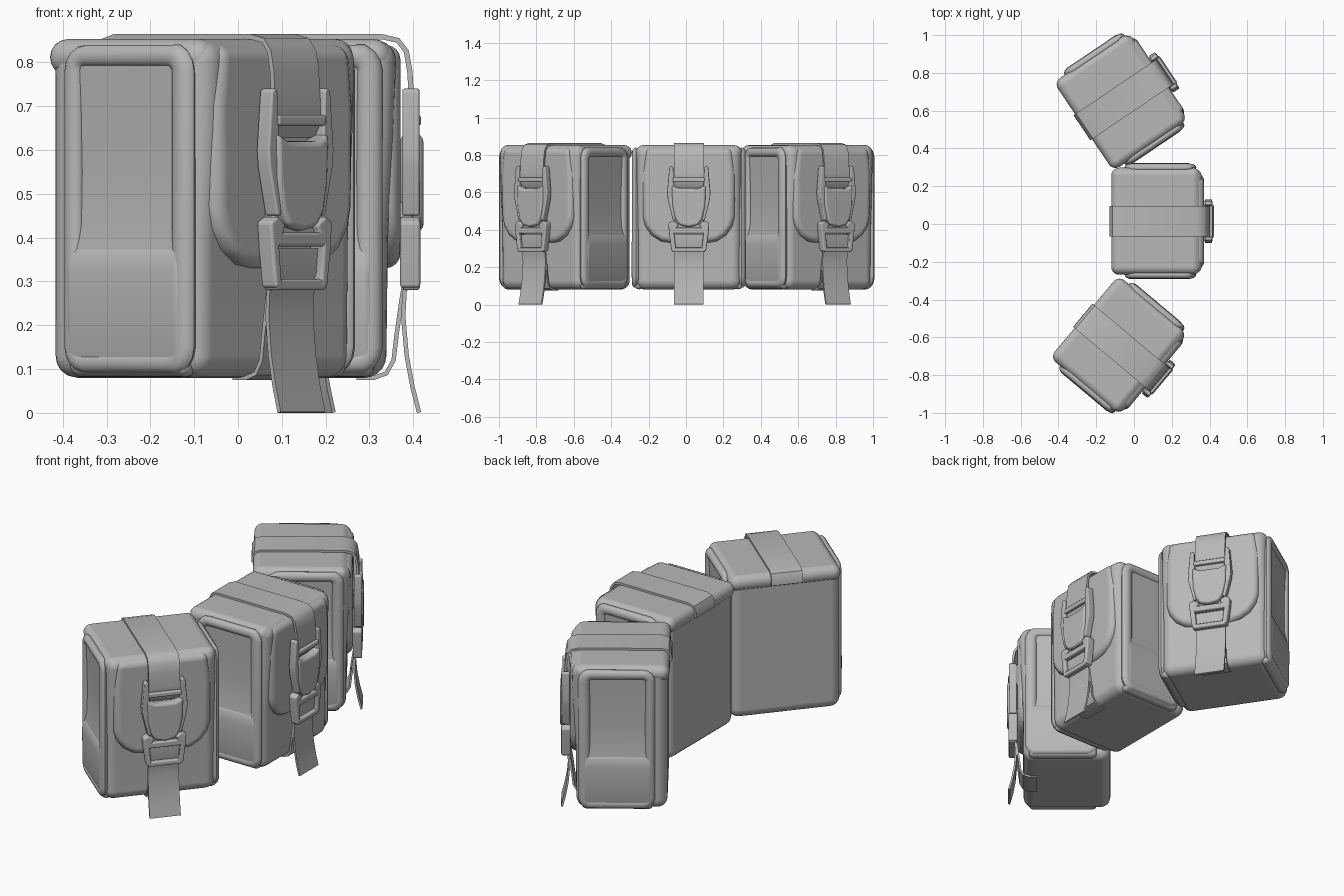
import bpy, bmesh, math
from mathutils import Matrix, Vector

if "Cube" in bpy.data.objects:
    bpy.data.objects.remove(bpy.data.objects["Cube"])

grey = bpy.data.materials.new("grey fabric")
grey.diffuse_color = (0.48, 0.48, 0.48, 1)
grey.use_nodes = True
grey.node_tree.nodes["Principled BSDF"].inputs["Base Color"].default_value = grey.diffuse_color
parts = []


def finish(name, bm, bevel, segs=3):
    """Turn a bmesh into a smooth object with rounded edges."""
    bmesh.ops.recalc_face_normals(bm, faces=bm.faces[:])
    mesh = bpy.data.meshes.new(name)
    bm.to_mesh(mesh)
    bm.free()
    mesh.materials.append(grey)
    ob = bpy.data.objects.new(name, mesh)
    bpy.context.collection.objects.link(ob)
    bpy.ops.object.select_all(action='DESELECT')
    ob.select_set(True)
    bpy.context.view_layer.objects.active = ob
    if bevel:
        mesh.shade_smooth()
        mod = ob.modifiers.new("round", 'BEVEL')
        mod.width = bevel
        mod.segments = segs
        mod.limit_method = 'ANGLE'
        mod.angle_limit = math.radians(35)
        mod.harden_normals = True
    else:
        bpy.ops.object.shade_smooth_by_angle(angle=math.radians(40))
    parts.append(ob)
    return ob


def box(name, x, y, z, bevel, segs=4):
    bm = bmesh.new()
    bmesh.ops.create_cube(bm, size=1)
    for v in bm.verts:
        v.co = [(r[0] + r[1]) / 2 + c * (r[1] - r[0]) for c, r in zip(v.co, (x, y, z))]
    return finish(name, bm, bevel, segs)


def prism(name, pts, axis, lo, hi, bevel=0.0, segs=3):
    """Extrude an outline: axis x takes (y, z) points, axis y takes (x, z)."""
    bm = bmesh.new()
    rings = []
    for t in (lo, hi):
        rings.append([bm.verts.new((t, a, b) if axis == 'x' else (a, t, b)) for a, b in pts])
    n = len(pts)
    bm.faces.new(rings[0])
    bm.faces.new(rings[1][::-1])
    for i in range(n):
        j = (i + 1) % n
        bm.faces.new((rings[0][i], rings[0][j], rings[1][j], rings[1][i]))
    return finish(name, bm, bevel, segs)


def ribbon(name, path, half_width, thick=0.012):
    """Webbing that follows a path in the x-z plane."""
    p = [Vector(q) for q in path]
    a, b = [], []
    for i, q in enumerate(p):
        d = (p[min(i + 1, len(p) - 1)] - p[max(i - 1, 0)]).normalized()
        n = Vector((-d.y, d.x)) * thick / 2
        a.append(q + n)
        b.append(q - n)
    return prism(name, [tuple(q) for q in a + b[::-1]], 'y', -half_width, half_width)


def mirrored(pts):
    return pts + [(-y, z) for y, z in reversed(pts) if y > 0]


# Body leaning out towards the top, lid edge and front flap
prism("pouch_body", [(-0.24, 0.08), (0.208, 0.08), (0.212, 0.4), (0.226, 0.65), (0.232, 0.851),
                     (-0.24, 0.851)], 'y', -0.281, 0.281, 0.05, 5)
box("lid", (-0.25, 0.221), (-0.283, 0.283), (0.77, 0.853), 0.041, 5)
prism("front_flap", mirrored([(0.235, 0.84), (0.25, 0.7), (0.247, 0.47), (0.235, 0.42),
                              (0.2, 0.37), (0.15, 0.338), (0.1, 0.33)]),
      'x', 0.17, 0.241, 0.035, 4)

# Side panels: piped frame round a shallow upper face, bulging lower pocket
for s in (-1, 1):
    prof = [(0.25, 0.3), (0.3, 0.34), (0.296, 0.38), (0.287, 0.43), (0.285, 0.55),
            (0.288, 0.7), (0.293, 0.81), (0.25, 0.82)]
    prism("side_panel", [(s * y, z) for y, z in prof], 'x', -0.145, 0.155, 0.005)
    low = [(0.24, 0.082), (0.288, 0.082), (0.305, 0.14), (0.307, 0.32), (0.302, 0.365),
           (0.286, 0.39), (0.24, 0.39)]
    prism("side_pocket", [(s * y, z) for y, z in low], 'x', -0.17, 0.18, 0.022, 4)
    outline = []
    for cx, cz, a0 in ((0.135, 0.78, 0), (-0.12, 0.78, 90), (-0.12, 0.15, 180), (0.135, 0.15, 270)):
        for k in range(5):
            a = math.radians(a0 + k * 22.5)
            outline.append(Vector((cx + 0.035 * math.cos(a), s * 0.283, cz + 0.035 * math.sin(a))))
    bm = bmesh.new()
    rings = []
    for i, p in enumerate(outline):
        t = (outline[(i + 1) % len(outline)] - outline[i - 1]).normalized()
        out = t.cross(Vector((0, 1, 0)))
        wide = 0.03 if p.x > 0.14 else 0.025
        rings.append([bm.verts.new(p + wide * math.cos(k * math.pi / 6) * out
                                   + Vector((0, 0.021 * math.sin(k * math.pi / 6), 0)))
                      for k in range(12)])
    for i in range(len(rings)):
        r, q = rings[i - 1], rings[i]
        for k in range(12):
            bm.faces.new((r[k], r[(k + 1) % 12], q[(k + 1) % 12], q[k]))
    finish("side_piping", bm, 0)

# Webbing: over the lid, down the front, and the loose tail
ribbon("top_strap", [(-0.254, 0.795), (-0.252, 0.825), (-0.24, 0.849), (-0.21, 0.858), (0.2, 0.858),
                     (0.235, 0.85), (0.254, 0.825), (0.262, 0.78), (0.267, 0.7), (0.266, 0.66),
                     (0.25, 0.63)], 0.08)
ribbon("lower_strap", [(0.255, 0.33), (0.242, 0.25), (0.232, 0.18), (0.225, 0.12), (0.208, 0.09),
                       (0.18, 0.08), (0.14, 0.08)], 0.075, 0.01)
ribbon("strap_tail", [(0.262, 0.375), (0.262, 0.32), (0.25, 0.275), (0.247, 0.22), (0.255, 0.13),
                      (0.268, 0.06), (0.283, 0.001)], 0.079, 0.01)

# Buckle: prongs, tongue and strap bars
for s in (-1, 1):
    prism("buckle_prong", [(s * y, z) for y, z in
                           ((0.083, 0.735), (0.092, 0.742), (0.104, 0.735), (0.116, 0.6),
                            (0.112, 0.56), (0.085, 0.45), (0.07, 0.45), (0.078, 0.62))],
          'x', 0.245, 0.284, 0.008, 3)
    prism("buckle_frame_side", [(s * y, z) for y, z in
                                ((0.055, 0.43), (0.085, 0.45), (0.11, 0.435), (0.104, 0.37),
                                 (0.092, 0.285), (0.068, 0.285), (0.078, 0.38))],
          'x', 0.24, 0.286, 0.008, 3)
prism("buckle_tongue", mirrored([(0.092, 0.64), (0.088, 0.53), (0.074, 0.46), (0.05, 0.425),
                                 (0.0, 0.415)])[:-1] + [(-0.092, 0.64), (-0.05, 0.62), (0.05, 0.62)],
      'x', 0.24, 0.293, 0.014, 4)
box("buckle_back", (0.235, 0.268), (-0.08, 0.08), (0.39, 0.48), 0.006, 2)
box("buckle_top_bar", (0.255, 0.288), (-0.085, 0.085), (0.655, 0.68), 0.007, 2)
box("buckle_middle_bar", (0.245, 0.286), (-0.09, 0.09), (0.38, 0.412), 0.008, 2)
box("buckle_bottom_bar", (0.245, 0.285), (-0.088, 0.088), (0.28, 0.305), 0.007, 2)

# Three pouches set along an arc
places = [(0.13, 0.015, 0), (-0.06, 0.655, 34), (-0.072, -0.65, -40)]
for i, (x, y, deg) in enumerate(places):
    m = Matrix.Translation((x, y, 0)) @ Matrix.Rotation(math.radians(deg), 4, 'Z')
    for part in parts:
        ob = part
        if i:
            ob = part.copy()
            bpy.context.collection.objects.link(ob)
        ob.matrix_world = m
